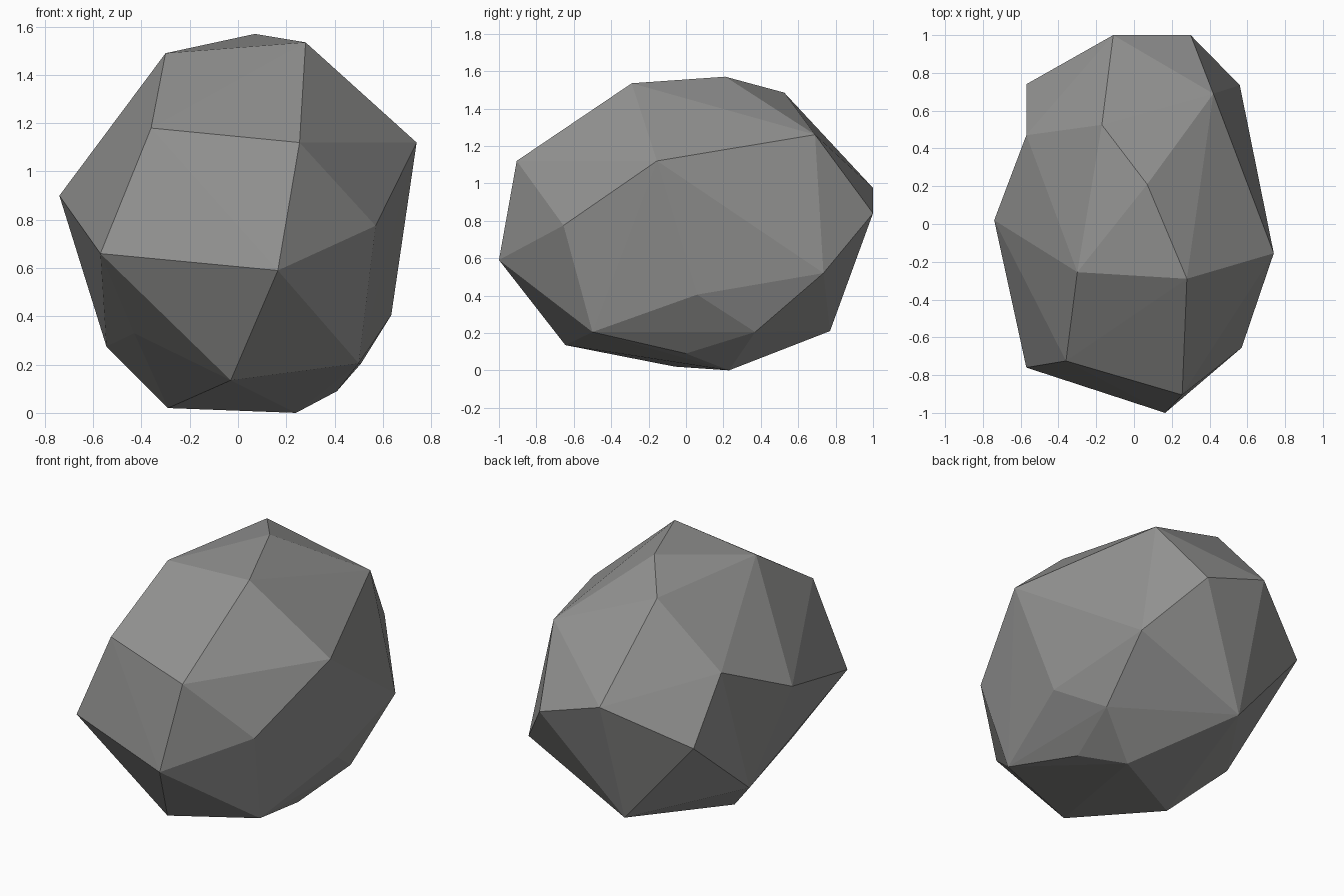
import bpy, bmesh

if "Cube" in bpy.data.objects:
    bpy.data.objects.remove(bpy.data.objects["Cube"])

# Corner points of the boulder, in rings from the crown to the underside
crown = [(0.07, 0.21, 1.57), (0.28, -0.29, 1.535), (-0.30, -0.255, 1.49), (-0.17, 0.525, 1.485)]
shoulder = [(-0.36, -0.725, 1.18), (0.255, -0.905, 1.12), (0.74, -0.155, 1.12), (0.42, 0.69, 1.26)]
girth = [(-0.57, -0.76, 0.66), (0.165, -1.0, 0.59), (0.57, -0.655, 0.775),
         (0.56, 0.735, 0.52), (0.30, 1.0, 0.84), (-0.11, 1.0, 0.975)]
lower = [(-0.43, -0.42, 0.33), (0.635, 0.06, 0.405), (0.50, -0.50, 0.205),
         (0.51, 0.37, 0.205), (-0.12, 0.77, 0.21)]
base = [(-0.03, -0.645, 0.135), (-0.29, -0.06, 0.02), (0.24, 0.23, 0.0), (0.41, 0.0, 0.09)]
# Corners around the hollow on the back left: front, top, back, bottom
hollow = [(-0.74, 0.02, 0.90), (-0.57, 0.47, 1.11), (-0.57, 0.74, 0.744), (-0.545, 0.16, 0.275)]

# Wrap the points in a faceted skin
bm = bmesh.new()
for p in crown + shoulder + girth + lower + base:
    bm.verts.new(p)
front, top, back, bottom = [bm.verts.new(p) for p in hollow]
bmesh.ops.convex_hull(bm, input=bm.verts[:])

# Fold the hollow inward by turning its crease
crease = bm.edges.get((front, back))
if crease and len(crease.link_faces) == 2:
    corners = {v for f in crease.link_faces for v in f.verts}
    if corners == {front, top, back, bottom}:
        bmesh.utils.edge_rotate(crease, True)

bmesh.ops.delete(bm, geom=[v for v in bm.verts if not v.link_faces], context='VERTS')
bmesh.ops.recalc_face_normals(bm, faces=bm.faces[:])

# Boulder object with flat grey faces
mesh = bpy.data.meshes.new("boulder")
bm.to_mesh(mesh)
bm.free()
grey = bpy.data.materials.new("stone grey")
grey.diffuse_color = (0.29, 0.29, 0.285, 1.0)
grey.use_nodes = True
grey.node_tree.nodes["Principled BSDF"].inputs["Base Color"].default_value = grey.diffuse_color
mesh.materials.append(grey)
boulder = bpy.data.objects.new("boulder", mesh)
bpy.context.collection.objects.link(boulder)
